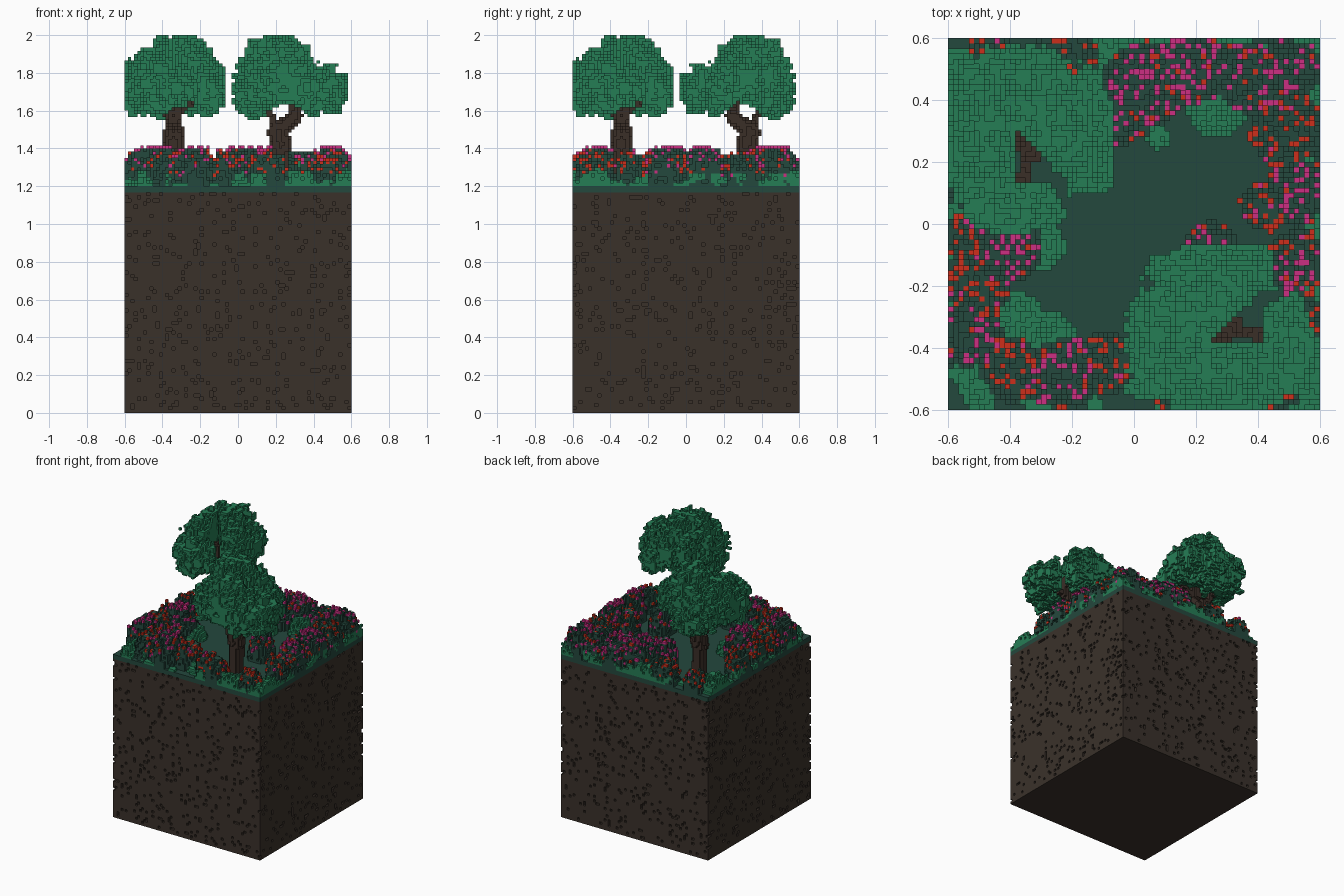
import bpy, math, random
from mathutils import Vector, noise

random.seed(7)
old = bpy.data.objects.get("Cube")
if old:
    bpy.data.objects.remove(old, do_unlink=True)

N, V = 72, 1 / 60          # cells across the block, cell size
TOP = 72                   # cell layer where the ground ends


def material(name, rgb):
    lin = [((c / 255 + 0.055) / 1.055) ** 2.4 for c in rgb] + [1]
    m = bpy.data.materials.new(name)
    m.use_nodes = True
    m.diffuse_color = lin
    m.node_tree.nodes["Principled BSDF"].inputs["Base Color"].default_value = lin
    return m


SOIL = material("soil brown", (58, 49, 42))
DARK = material("dark green", (36, 72, 61))
LEAF = material("leaf green", (37, 125, 85))
BARK = material("bark brown", (58, 46, 39))
RED = material("flower red", (206, 46, 27))
PINK = material("flower pink", (204, 46, 130))

DIRS = [(1, 0, 0), (-1, 0, 0), (0, 1, 0), (0, -1, 0), (0, 0, 1), (0, 0, -1)]


def corners(d):
    """Four cell corners of the face looking along d, counter-clockwise from outside."""
    a = [abs(c) for c in d].index(1)
    b, c = (a + 1) % 3, (a + 2) % 3
    quad = []
    for u, w in ((0, 0), (1, 0), (1, 1), (0, 1)):
        p = [0, 0, 0]
        p[a], p[b], p[c] = (d[a] + 1) // 2, u, w
        quad.append(tuple(p))
    return quad if d[a] > 0 else quad[::-1]


FACES = [(d, corners(d)) for d in DIRS]


def build(name, cells):
    """Mesh the open faces of a dict of cells -> material."""
    mats = list(dict.fromkeys(cells.values()))
    verts, faces, slots = {}, [], []
    for (i, j, k), m in cells.items():
        for d, quad in FACES:
            if (i + d[0], j + d[1], k + d[2]) not in cells:
                faces.append([verts.setdefault((i + x, j + y, k + z), len(verts)) for x, y, z in quad])
                slots.append(mats.index(m))
    mesh = bpy.data.meshes.new(name)
    mesh.from_pydata([((x - N / 2) * V, (y - N / 2) * V, z * V) for x, y, z in verts], [], faces)
    for m in mats:
        mesh.materials.append(m)
    mesh.polygons.foreach_set("material_index", slots)
    ob = bpy.data.objects.new(name, mesh)
    bpy.context.collection.objects.link(ob)


def centre(i, j, k):
    return Vector(((i + 0.5 - N / 2) * V, (j + 0.5 - N / 2) * V, (k + 0.5) * V))


def roughen(cells, share):
    """Knock out a share of the cells that are open to the side or the top."""
    for i, j, k in [c for c in cells if any(
            (c[0] + d[0], c[1] + d[1], c[2] + d[2]) not in cells for d in DIRS[:5])]:
        if k > TOP and random.random() < share:
            del cells[i, j, k]


# Ground block: soil with small pits in its sides, and a two-cell grass layer
ground = {(i, j, k): SOIL if k < TOP - 2 else DARK
          for i in range(N) for j in range(N) for k in range(TOP)}
for k in range(1, TOP - 2):
    for n in range(N):
        for cell in ((n, 0, k), (n, N - 1, k), (0, n, k), (N - 1, n, k)):
            if random.random() < 0.085:
                ground.pop(cell, None)
build("ground_block", ground)

# Tree: limbs as (start, end, radius)
LIMBS = [((-.34, .33, 1.19), (-.34, .32, 1.42), .046), ((-.34, .32, 1.42), (-.34, .34, 1.49), .054),
         ((-.34, .34, 1.49), (-.34, .25, 1.57), .042), ((-.34, .25, 1.57), (-.33, .23, 1.74), .038),
         ((-.34, .24, 1.62), (-.37, .10, 1.70), .020), ((-.33, .25, 1.58), (-.18, .24, 1.69), .020),
         ((-.34, .34, 1.50), (-.42, .42, 1.66), .020)]
# Leaf clumps as (centre, radii)
CLUMPS = [((-.31, .35, 1.82), (.17, .17, .18)), ((-.46, .31, 1.76), (.15, .19, .16)),
          ((-.19, .32, 1.76), (.12, .18, .14)), ((-.37, .46, 1.72), (.18, .11, .15)),
          ((-.39, .07, 1.72), (.16, .10, .12)), ((-.15, .19, 1.68), (.09, .09, .11)),
          ((-.51, .18, 1.69), (.09, .13, .11))]


def near_limb(p):
    for a, b, r in LIMBS:
        a, b = Vector(a), Vector(b)
        t = max(0, min(1, (p - a).dot(b - a) / (b - a).length_squared))
        if (p - a - t * (b - a)).length < r:
            return True
    return False


def inside(p, c, r):
    return sum(((p[n] - c[n]) / r[n]) ** 2 for n in range(3))


def in_leaves(p):
    if p.x > -.06 or p.y < -.035:
        return False
    lumps = noise.noise(p * 19)
    # ragged opening in the crown above the trunk
    q = p.x + .015 * lumps
    if -.385 < q < -.27 and .13 < p.y < .32 - 1.1 * (q + .385):
        return False
    # hollow underside around the limbs
    if inside(p, (-.33, .27, 1.56), (.30, .11, .10)) + .5 * lumps < 1:
        return False
    rough = .9 * lumps + .4 * noise.noise(p * 36) + random.uniform(-.16, .16)
    return any(inside(p, c, r) + rough < 1 for c, r in CLUMPS)


trunk, leaves = {}, {}
for i in range(0, 36):
    for j in range(33, N):
        for k in range(TOP, 120):
            p = centre(i, j, k)
            if near_limb(p):
                trunk[i, j, k] = BARK
            elif k > 92 and in_leaves(p):
                leaves[i, j, k] = LEAF
# drop stray single leaves
leaves = {c: m for c, m in leaves.items()
          if sum((c[0] + d[0], c[1] + d[1], c[2] + d[2]) in leaves for d in DIRS) > 1}


def quarter_turn(cells):
    """The same tree turned 90 degrees and moved to the opposite corner."""
    return {(104 - j, i, k): m for (i, j, k), m in cells.items()}


build("back_tree_trunk", trunk)
build("back_tree_leaves", leaves)
build("front_tree_trunk", quarter_turn(trunk))
build("front_tree_leaves", quarter_turn(leaves))

# Flowering bushes: x, y, radius, height (tall ones mostly pink, lower ones mostly red)
BUSHES = [(.03, .45, .14, .20), (.19, .50, .12, .20), (.36, .47, .12, .18), (.50, .50, .11, .20),
          (.50, .30, .12, .17), (.53, .10, .11, .20), (.43, .06, .08, .15), (.25, -.08, .09, .18),
          (.53, -.12, .10, .20), (-.41, -.07, .12, .20), (-.54, -.04, .08, .16), (-.50, -.21, .10, .17),
          (-.53, -.36, .11, .20), (-.38, -.47, .11, .17), (-.23, -.48, .12, .20), (-.09, -.45, .10, .16),
          (-.06, .34, .09, .19), (-.22, .56, .10, .16), (-.55, .17, .09, .16), (.47, -.52, .08, .13),
          (.16, -.53, .11, .17), (-.46, .54, .08, .13), (.54, -.30, .08, .17)]
# Plain low bushes: x, y, radius, height
LOW = [(-.28, -.38, .10, .10), (-.37, -.30, .08, .07), (.27, .38, .10, .11), (.08, .28, .04, .06),
       (.55, -.48, .10, .07), (.57, .56, .08, .07), (-.06, .57, .08, .08), (-.54, .45, .11, .08),
       (-.30, -.07, .08, .07), (.33, -.57, .10, .07)]


def dome(x, y, b):
    q = 1 - ((x - b[0]) ** 2 + (y - b[1]) ** 2) / b[2] ** 2
    return b[3] * min(1, 1.15 * math.sqrt(q)) if q > 0 else 0


bushes, cover, owner = {}, {}, {}
for i in range(N):
    for j in range(N):
        x, y, _ = centre(i, j, 0)
        edge = .6 - max(abs(x), abs(y))
        wob = 1 + .5 * noise.noise(Vector((x, y, 3)) * 14) + random.uniform(-.2, .2)
        tall, bush = max((dome(x, y, b), b) for b in BUSHES)
        tall = min(tall * wob, .12 + 1.6 * edge, bush[3])
        low = max(dome(x, y, b) for b in LOW) * wob
        # patchy ground cover along the rim
        if edge < .10:
            low = max(low, .08 * (noise.noise(Vector((x, y, 0)) * 9) + .15) * random.uniform(.6, 1.4))
        target, h = (bushes, tall) if tall > low else (cover, low)
        for k in range(TOP, TOP + round(h / V)):
            c = (i, j, k)
            target[c] = DARK if target is bushes else LEAF
            if target is bushes:
                owner[c] = bush
                # patches of leaf green at the foot of the rim
                if edge < .05 and k < TOP + 4 and \
                        noise.noise(centre(*c) * 11) + random.uniform(-.15, .15) > .06 + .06 * (k - TOP):
                    bushes[c] = LEAF
roughen(bushes, .22)
roughen(cover, .12)

# Single-cell blossoms on the open sides of the bushes
flowers = {}
for i, j, k in bushes:
    if k < TOP + 3:
        continue
    tall = owner[i, j, k][3] > .17
    for d in DIRS[:5]:
        c = (i + d[0], j + d[1], k + d[2])
        if c in bushes or c in cover or not (0 <= c[0] < N and 0 <= c[1] < N):
            continue
        crown = c[2] >= TOP + 12
        if random.random() < (.28 if crown else .17 if d[2] else .075):
            flowers[c] = PINK if crown or random.random() < (.72 if tall else .1) else RED

build("flower_bushes", bushes)
build("low_bushes", cover)
build("blossoms", flowers)
